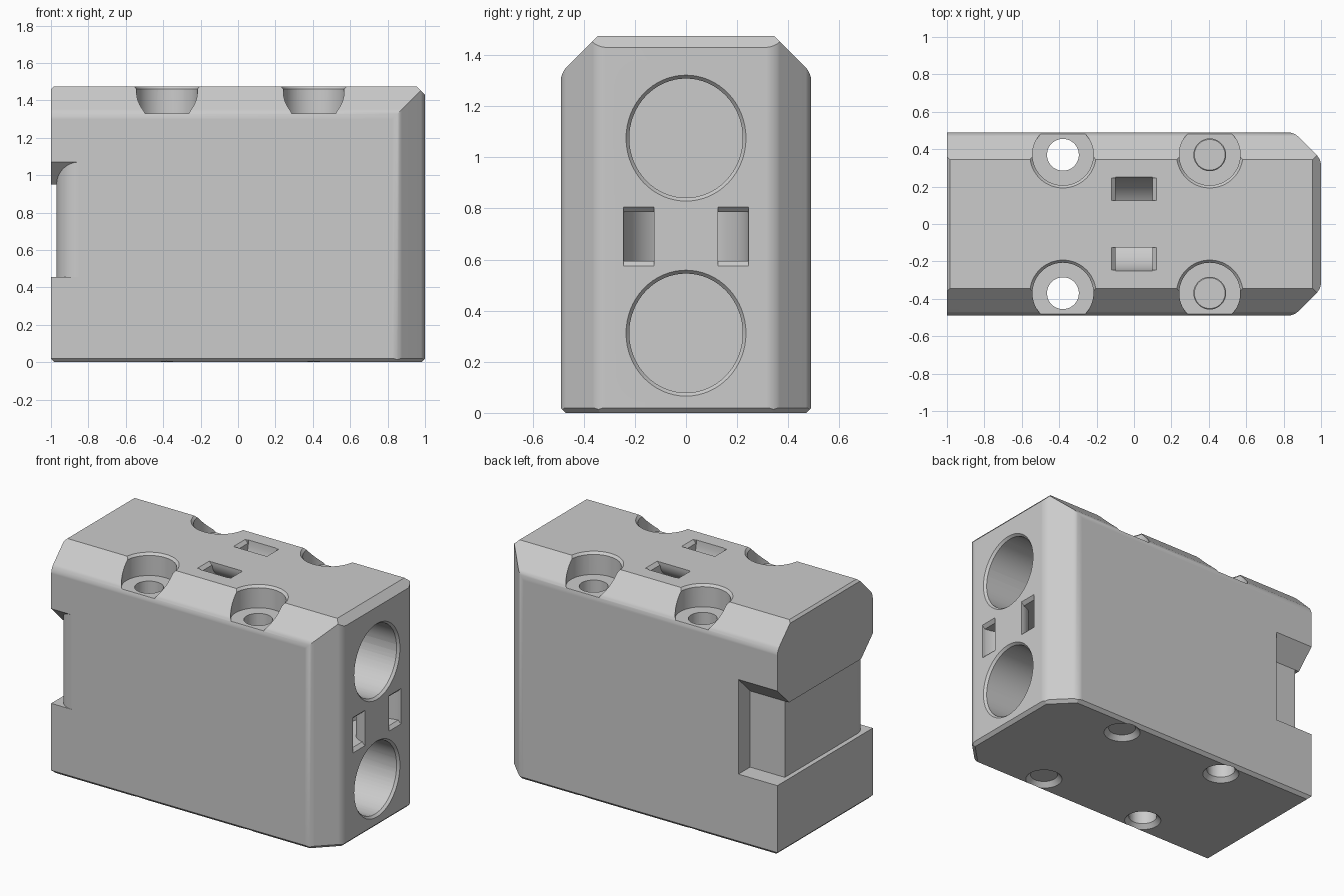
import bpy, bmesh, math
from mathutils import Matrix, Vector

default = bpy.data.objects.get("Cube")
if default:
    bpy.data.objects.remove(default, do_unlink=True)

grey = bpy.data.materials.new("light_grey")
grey.use_nodes = True
COLOUR = (0.6, 0.6, 0.6, 1)
grey.diffuse_color = COLOUR
grey.node_tree.nodes["Principled BSDF"].inputs["Base Color"].default_value = COLOUR

HALF_Y, TOP = 0.49, 1.475
cutters = []


def to_object(bm, name):
    bmesh.ops.recalc_face_normals(bm, faces=bm.faces[:])
    mesh = bpy.data.meshes.new(name)
    bm.to_mesh(mesh)
    bm.free()
    mesh.materials.append(grey)
    ob = bpy.data.objects.new(name, mesh)
    bpy.context.collection.objects.link(ob)
    return ob


def slice_off(bm, point, normal):
    """Remove everything beyond a plane and cap the cut."""
    geom = bm.verts[:] + bm.edges[:] + bm.faces[:]
    cut = bmesh.ops.bisect_plane(bm, geom=geom, plane_co=Vector(point),
                                 plane_no=Vector(normal).normalized(), clear_outer=True)
    edges = [e for e in cut["geom_cut"] if isinstance(e, bmesh.types.BMEdge)]
    bmesh.ops.holes_fill(bm, edges=edges, sides=0)


def prism_mesh(points, start, end, axis):
    """Extrude a closed outline along the x, y or z axis."""
    place = {"x": lambda u, v, d: (d, u, v),
             "y": lambda u, v, d: (u, d, v),
             "z": lambda u, v, d: (u, v, d)}[axis]
    bm = bmesh.new()
    a = [bm.verts.new(place(u, v, start)) for u, v in points]
    b = [bm.verts.new(place(u, v, end)) for u, v in points]
    bm.faces.new(a)
    bm.faces.new(b[::-1])
    for i in range(len(a)):
        j = (i + 1) % len(a)
        bm.faces.new((a[i], b[i], b[j], a[j]))
    return bm


def cut_prism(name, points, start, end, axis):
    cutters.append(to_object(prism_mesh(points, start, end, axis), name))


def cut_cone(name, centre, r1, r2, start, end, axis, stretch=1.0):
    """Round cutter from start to end along x or z."""
    bm = bmesh.new()
    bmesh.ops.create_cone(bm, cap_ends=True, segments=64, radius1=r1, radius2=r2,
                          depth=end - start)
    if axis == "x":
        turn = Matrix.Rotation(math.pi / 2, 4, "Y")
        pos = Vector(((start + end) / 2, centre[0], centre[1]))
    else:
        turn = Matrix.Identity(4)
        pos = Vector((centre[0], centre[1], (start + end) / 2))
    bm.transform(Matrix.Translation(pos) @ Matrix.Diagonal((1, 1, stretch, 1)) @ turn)
    cutters.append(to_object(bm, name))


def arc(cx, cy, r, a0, a1, n=24):
    return [(cx + r * math.cos(math.radians(a0 + (a1 - a0) * i / n)),
             cy + r * math.sin(math.radians(a0 + (a1 - a0) * i / n))) for i in range(n + 1)]


# Main block with chamfered edges
bm = prism_mesh([(-1, -HALF_Y), (1, -HALF_Y), (1, HALF_Y), (-1, HALF_Y)], 0, TOP, "z")
for s in (-1, 1):
    slice_off(bm, (0, s * 0.345, TOP), (0, s, 1))
    slice_off(bm, (0.855, s * HALF_Y, 0), (1, s, 0))
slice_off(bm, (0.955, 0, TOP), (1, 0, 1))
slice_off(bm, (-0.985, 0, TOP), (-1, 0, 1))

# Soften the corner chamfers
soft = []
for e in bm.edges:
    p, q = (v.co for v in e.verts)
    upright = abs(p.z - q.z) > 1 and min(p.x, q.x) > 0.5
    shoulder = abs(p.x - q.x) > 1 and abs(p.z - 1.33) < 0.02 and abs(q.z - 1.33) < 0.02
    if upright or shoulder:
        soft.append(e)
bmesh.ops.bevel(bm, geom=soft, offset=0.03, segments=4, profile=0.5, affect="EDGES")

# Thin chamfer round the base
LIP = 0.02
for s in (-1, 1):
    slice_off(bm, (0, s * HALF_Y, LIP), (0, s, -1))
    slice_off(bm, (s, 0, LIP), (s, 0, -1))
    slice_off(bm, (0.855, s * HALF_Y, LIP), (0.71, s * 0.71, -1))
body = to_object(bm, "mounting_block")

# Two long bores with wide counterbores on the left end
for z in (0.312, 1.075):
    cut_cone("bore", (0, z), 0.132, 0.132, -1.2, 1.2, "x", 1.08)
    cut_cone("counterbore", (0, z), 0.222, 0.222, 0.4, 1.2, "x", 1.05)
    cut_cone("bore_lip", (0, z), 0.218, 0.238, 0.98, 1.004, "x", 1.05)

# Four upright screw holes with head pockets
for x in (-0.38, 0.405):
    for y in (-0.37, 0.37):
        cut_cone("screw_hole", (x, y), 0.085, 0.085, -0.2, 1.6, "z")
        cut_cone("head_pocket", (x, y), 0.163, 0.163, 1.33, 1.6, "z")
        cut_cone("pocket_lip", (x, y), 0.158, 0.182, 1.455, 1.48, "z")
        cut_cone("hole_lip", (x, y), 0.112, 0.082, -0.002, 0.03, "z")

# Curved strap tunnels in the left end and the top
OUT = 0.1
end_ring = ([(1 + OUT, 0.245)] + arc(1, 0, 0.245, 90, 270) + [(1 + OUT, -0.245)]
            + [(1 + OUT, -0.125)] + arc(1, 0, 0.125, 270, 90) + [(1 + OUT, 0.125)])
cut_prism("end_tunnel", end_ring, 0.595, 0.785, "z")
top_ring = ([(0.25, TOP + OUT)] + arc(0, TOP, 0.25, 0, -180) + [(-0.25, TOP + OUT)]
            + [(-0.125, TOP + OUT)] + arc(0, TOP, 0.125, -180, 0) + [(0.125, TOP + OUT)])
cut_prism("top_tunnel", top_ring, -0.1, 0.1, "x")
for s in (-1, 1):
    lo, hi = sorted((s * 0.125, s * 0.245))
    cut_prism("end_slot_lip", [(0.98, 0.595), (1.01, 0.565), (1.01, 0.815), (0.98, 0.785)],
              lo, hi, "y")
    cut_prism("top_slot_lip", [(-0.1, TOP - 0.02), (0.1, TOP - 0.02),
                               (0.13, TOP + 0.01), (-0.13, TOP + 0.01)], lo, hi, "y")

# Shallow notch across the right end, with a ceiling that rises at both sides
FLOOR, CEIL, IN_Y = 0.455, 0.95, 0.37
rise = CEIL + 0.6 - IN_Y
cut_prism("end_notch", [(-0.6, FLOOR), (0.6, FLOOR), (0.6, rise), (IN_Y, CEIL),
                        (-IN_Y, CEIL), (-0.6, rise)], -1.1, -0.97, "x")

# Deep pocket at the back corner of the notch
cut_prism("back_pocket", [(IN_Y, FLOOR), (0.6, FLOOR), (0.6, rise), (IN_Y, CEIL)],
          -1.1, -0.72, "x")

# Rounded front corner of the notch
corner = [(-1.1, -0.6), (-0.85, -0.6)] + arc(-0.85, -IN_Y, 0.12, 270, 180, 12) + [(-1.1, -IN_Y)]
bm = prism_mesh(corner, FLOOR, 1.4, "z")
slice_off(bm, (0, -IN_Y, CEIL), (0, 1, 1))
cutters.append(to_object(bm, "front_corner"))

# Cut everything out of the block
bpy.context.view_layer.objects.active = body
for cutter in cutters:
    cutter.hide_render = True
    mod = body.modifiers.new("cut", "BOOLEAN")
    mod.operation = "DIFFERENCE"
    mod.solver = "EXACT"
    mod.object = cutter
    bpy.ops.object.modifier_apply(modifier=mod.name)
    bpy.data.objects.remove(cutter, do_unlink=True)

# Smooth the round surfaces and keep the edges crisp
for ob in bpy.context.selected_objects:
    ob.select_set(False)
body.select_set(True)
bpy.ops.object.shade_smooth_by_angle(angle=math.radians(25))
weighted = body.modifiers.new("even_shading", "WEIGHTED_NORMAL")
weighted.keep_sharp = True
